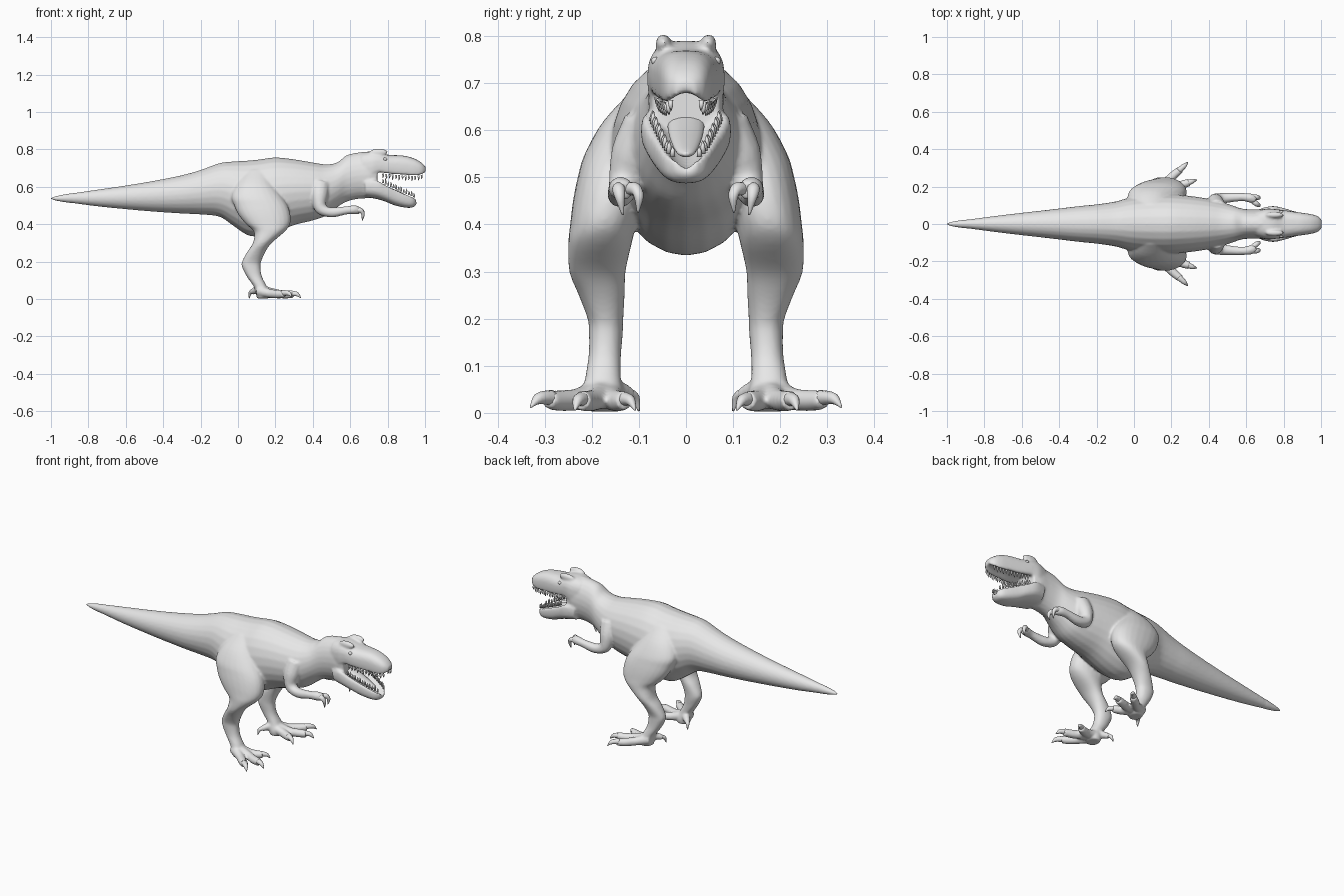
import bpy, bmesh, math
from mathutils import Vector, Matrix

grey = bpy.data.materials.new("plain grey")
grey.diffuse_color = (0.8, 0.8, 0.8, 1)


def lerp_rows(rows, steps):
    """Catmull-Rom interpolation through rows of numbers."""
    out = []
    for i in range(len(rows) - 1):
        p0, p1, p2 = rows[max(i - 1, 0)], rows[i], rows[i + 1]
        p3 = rows[min(i + 2, len(rows) - 1)]
        for s in range(steps):
            t = s / steps
            out.append([b + 0.5 * t * (c - a + t * (2*a - 5*b + 4*c - d + t * (3*(b - c) + d - a)))
                        for a, b, c, d in zip(p0, p1, p2, p3)])
    return out + [list(rows[-1])]


def loft(bm, rows, n=24, p=1.0, top=0.0, under=0.0, steps=4):
    """Skin rings of (centre, axis a, axis b); top / under hollow out one side."""
    rings = []
    for r in lerp_rows(rows, steps):
        c, a, b = Vector(r[:3]), Vector(r[3:6]), Vector(r[6:9])
        ring = []
        for k in range(n):
            co, si = math.cos(2*math.pi*k/n), math.sin(2*math.pi*k/n)
            u, v = math.copysign(abs(co)**p, co), math.copysign(abs(si)**p, si)
            v += -top * si**4 if si > 0 else under * si**4
            ring.append(bm.verts.new(c + a*u + b*v))
        rings.append(ring)
    for r0, r1 in zip(rings, rings[1:]):
        for k in range(n):
            bm.faces.new((r0[k], r0[(k+1) % n], r1[(k+1) % n], r1[k]))
    bm.faces.new(rings[0])
    bm.faces.new(rings[-1])


def along_x(table):
    """Rows from (x, top, bottom, half width)."""
    return [(x, 0, (t+b)/2, 0, w, 0, 0, 0, (t-b)/2) for x, t, b, w in table]


def tube(bm, pts, side=1, n=14, steps=4):
    """Round limb through (x, y, z, radius)."""
    v = [Vector((q[0], q[1]*side, q[2])) for q in pts]
    rows = []
    for i, c in enumerate(v):
        t = (v[min(i+1, len(v)-1)] - v[max(i-1, 0)]).normalized()
        b = t.cross(Vector((0, 1, 0))).normalized()
        a = b.cross(t)
        r = pts[i][3]
        rows.append((*c, *(a*r), *(b*r)))
    loft(bm, rows, n=n, steps=steps)


def ball(bm, centre, radii):
    bmesh.ops.create_uvsphere(bm, u_segments=16, v_segments=10, radius=1,
                              matrix=Matrix.Translation(centre) @ Matrix.Diagonal((*radii, 1)))


def finish(bm, name):
    bmesh.ops.recalc_face_normals(bm, faces=bm.faces)
    me = bpy.data.meshes.new(name)
    bm.to_mesh(me)
    bm.free()
    me.materials.append(grey)
    ob = bpy.data.objects.new(name, me)
    bpy.context.collection.objects.link(ob)
    bpy.ops.object.select_all(action='DESELECT')
    bpy.context.view_layer.objects.active = ob
    ob.select_set(True)
    bpy.ops.object.shade_smooth()
    return ob


def at(table, x):
    """Linear lookup of (top, bottom, half width)."""
    for a, b in zip(table, table[1:]):
        if a[0] <= x <= b[0]:
            f = (x - a[0]) / (b[0] - a[0])
            return [p + (q - p)*f for p, q in zip(a[1:], b[1:])]


# profiles: x, top, bottom, half width
TRUNK = [(-.99, .546, .53, .008), (-.9, .563, .515, .022), (-.75, .585, .495, .042),
         (-.6, .607, .48, .06), (-.45, .632, .467, .077), (-.3, .662, .457, .095),
         (-.2, .69, .452, .105), (-.1, .726, .44, .12), (-.03, .735, .395, .14),
         (.05, .74, .342, .155), (.12, .747, .335, .16), (.2, .757, .355, .16),
         (.3, .747, .395, .15), (.4, .73, .42, .135), (.47, .72, .445, .118),
         (.53, .73, .49, .098), (.58, .768, .52, .082), (.64, .783, .535, .078),
         (.7, .788, .54, .08), (.745, .78, .56, .072)]
SKULL = [(.66, .78, .62, .07), (.71, .79, .62, .082), (.75, .787, .645, .08),
         (.8, .772, .643, .074), (.85, .769, .637, .067), (.9, .764, .635, .06),
         (.95, .748, .636, .052), (.985, .726, .65, .04), (1.004, .705, .67, .02)]
JAW = [(.68, .665, .545, .085), (.74, .665, .535, .096), (.79, .637, .52, .088),
       (.84, .612, .5, .073), (.9, .582, .488, .056), (.935, .562, .49, .042),
       (.955, .545, .505, .02)]

body = bmesh.new()
loft(body, along_x(TRUNK))
loft(body, along_x(SKULL), p=.75, under=.8)
loft(body, along_x(JAW), p=.75, top=1.2)

# leg slices: z, back x, front x, inner y, outer y
LEG = [(.69, .04, .16, .03, .11), (.62, -.01, .19, .03, .175), (.55, -.035, .235, .06, .215),
       (.5, -.02, .265, .08, .23), (.45, .003, .28, .09, .24), (.4, .043, .278, .105, .246),
       (.36, .085, .25, .115, .25), (.3, .08, .18, .128, .248), (.25, .048, .145, .13, .228),
       (.2, .022, .124, .133, .209), (.17, .022, .12, .134, .206), (.12, .047, .128, .138, .207),
       (.07, .082, .153, .138, .215), (.03, .095, .17, .13, .218), (.003, .1, .165, .135, .21)]
# toe paths and the claw that ends each one
TOES = [([(.11, .175, .045, .034), (.2, .19, .03, .024), (.25, .208, .025, .023), (.295, .222, .026, .021)],
         [(.28, .217, .029, .017), (.315, .23, .026, .012), (.336, .236, .006, .002)]),
        ([(.11, .19, .045, .03), (.17, .225, .03, .024), (.215, .264, .026, .023), (.25, .292, .028, .02)],
         [(.24, .285, .032, .017), (.272, .314, .03, .012), (.287, .33, .012, .002)]),
        ([(.11, .165, .045, .03), (.18, .157, .03, .024), (.22, .145, .025, .023), (.255, .13, .026, .02)],
         [(.24, .135, .029, .017), (.272, .118, .026, .011), (.288, .108, .006, .002)]),
        ([(.12, .165, .055, .026), (.09, .135, .045, .019), (.073, .118, .037, .016)],
         [(.08, .125, .041, .014), (.065, .108, .032, .01), (.06, .1, .004, .002)])]
ARM = [(.44, .08, .61, .055), (.435, .115, .545, .046), (.445, .132, .482, .033),
       (.5, .14, .463, .027), (.58, .144, .474, .022), (.625, .138, .477, .025), (.65, .128, .472, .02)]
FINGERS = [[(.625, .142, .475, .014), (.655, .143, .474, .014), (.668, .14, .455, .01), (.665, .134, .42, .002)],
           [(.625, .13, .475, .014), (.655, .108, .475, .014), (.668, .1, .458, .01), (.664, .102, .425, .002)]]

claws, teeth, eyes = bmesh.new(), bmesh.new(), bmesh.new()
for s in (1, -1):
    loft(body, [((b+f)/2, s*(i+o)/2, z, (f-b)/2, 0, 0, 0, (o-i)/2, 0) for z, b, f, i, o in LEG], p=.9)
    tube(body, ARM, s)
    for toe, claw in TOES:
        tube(body, toe, s)
        tube(claws, claw, s, n=10)
    for finger in FINGERS:
        tube(claws, finger, s, n=10)
    # brow ridge and eye
    ball(body, (.752, s*.048, .784), (.05, .017, .02))
    ball(eyes, (.786, s*.064, .747), (.011, .01, .009))
    # tooth rows standing on both lips
    for i in range(13):
        x = .775 + .0172*i
        t, b, w = at(SKULL, x)
        lip = (t+b)/2 - .62*(t-b)/2
        size = .022 + .006*(i % 2)
        tube(teeth, [(x, w*.8, lip, .006), (x + .002, w*.78, lip - size*.6, .0045),
                     (x - .002, w*.76, lip - size, .0008)], s, n=6, steps=1)
        x = .775 + .0138*i
        t, b, w = at(JAW, x)
        lip = (t+b)/2 + .58*(t-b)/2
        tube(teeth, [(x, w*.8, lip, .006), (x + .002, w*.79, lip + size*.6, .0045),
                     (x - .001, w*.78, lip + size, .0008)], s, n=6, steps=1)

# fuse the lofted parts into one smooth skin
skin = finish(body, "body")
fuse = skin.modifiers.new("fuse", 'REMESH')
fuse.mode = 'VOXEL'
fuse.voxel_size = .0065
fuse.use_smooth_shade = True
relax = skin.modifiers.new("relax", 'SMOOTH')
relax.factor = .5
relax.iterations = 6
for m in ("fuse", "relax"):
    bpy.ops.object.modifier_apply(modifier=m)

finish(claws, "claws")
finish(teeth, "teeth")
finish(eyes, "eyes")

# pointed end of the tail
tip = bmesh.new()
loft(tip, along_x([(-1, .5395, .5365, .001), (-.97, .55, .526, .0125), (-.9, .5635, .5145, .0225),
                   (-.85, .567, .513, .024)]), n=20)
finish(tip, "tail_tip")

# tongue
tongue = bmesh.new()
loft(tongue, along_x([(.73, .635, .595, .04), (.79, .606, .575, .036), (.85, .58, .555, .028),
                      (.89, .562, .543, .018), (.905, .553, .546, .006)]), n=16)
finish(tongue, "tongue")
